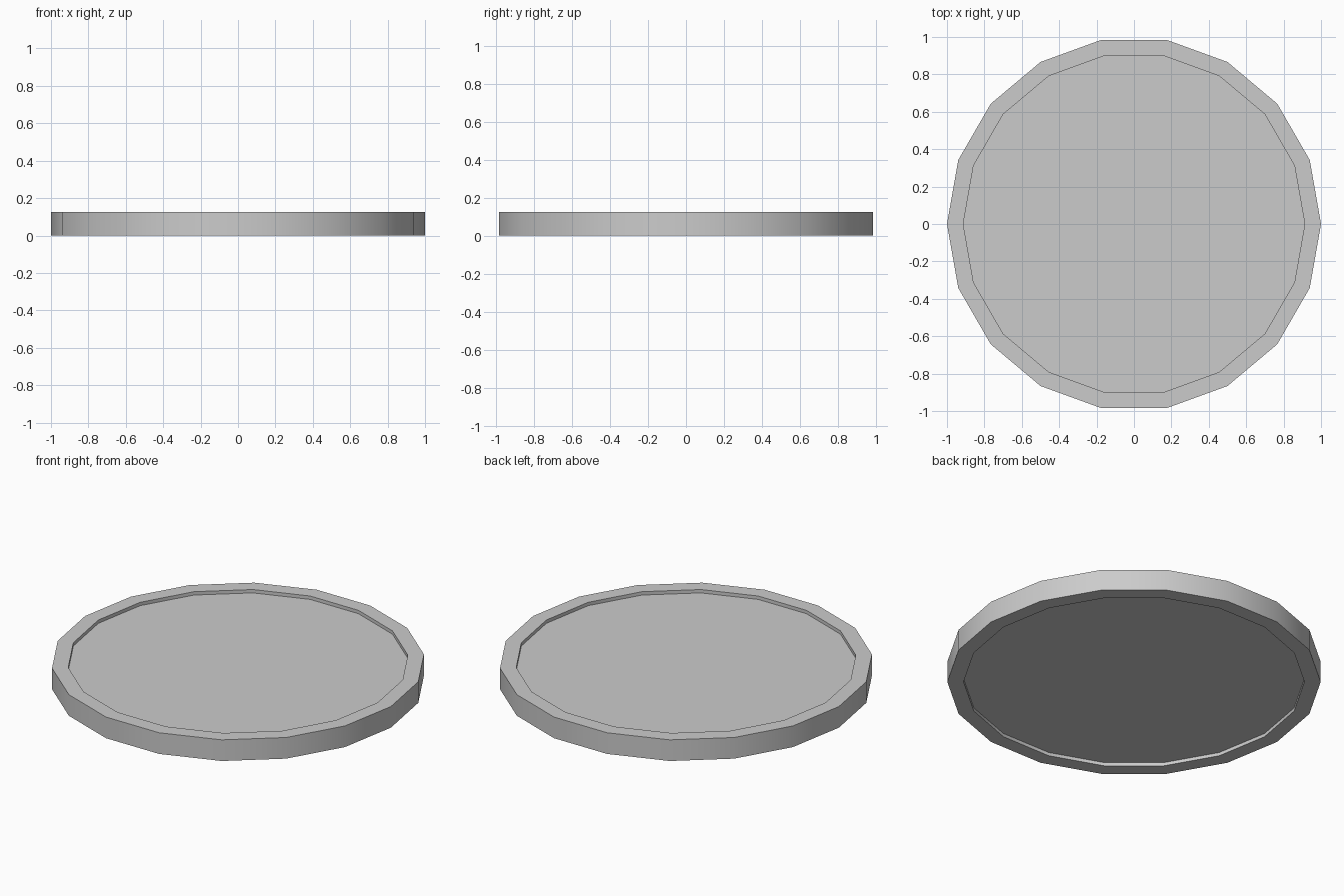
import bpy, bmesh
from math import cos, sin, tau, radians

if "Cube" in bpy.data.objects:
    bpy.data.objects.remove(bpy.data.objects["Cube"])

SIDES = 18
RIM_R, FACE_R = 1.0, 0.913
HEIGHT, RECESS = 0.125, 0.02

# Profile from the lower recessed face, around the rim, to the upper one
profile = [(FACE_R, RECESS), (FACE_R, 0), (RIM_R, 0),
           (RIM_R, HEIGHT), (FACE_R, HEIGHT), (FACE_R, HEIGHT - RECESS)]

bm = bmesh.new()
rings = [[bm.verts.new((r * cos(tau * i / SIDES), r * sin(tau * i / SIDES), z))
          for i in range(SIDES)] for r, z in profile]

# Rim walls
for a, b in zip(rings, rings[1:]):
    for i in range(SIDES):
        j = (i + 1) % SIDES
        bm.faces.new((a[i], a[j], b[j], b[i]))

# Recessed flat faces
bm.faces.new(rings[0][::-1])
bm.faces.new(rings[-1])
bmesh.ops.recalc_face_normals(bm, faces=bm.faces)

mesh = bpy.data.meshes.new("disc")
bm.to_mesh(mesh)
bm.free()
disc = bpy.data.objects.new("disc", mesh)
bpy.context.collection.objects.link(disc)

# Smooth walls, sharp rim edges
bpy.context.view_layer.objects.active = disc
disc.select_set(True)
bpy.ops.object.shade_smooth_by_angle(angle=radians(30))
